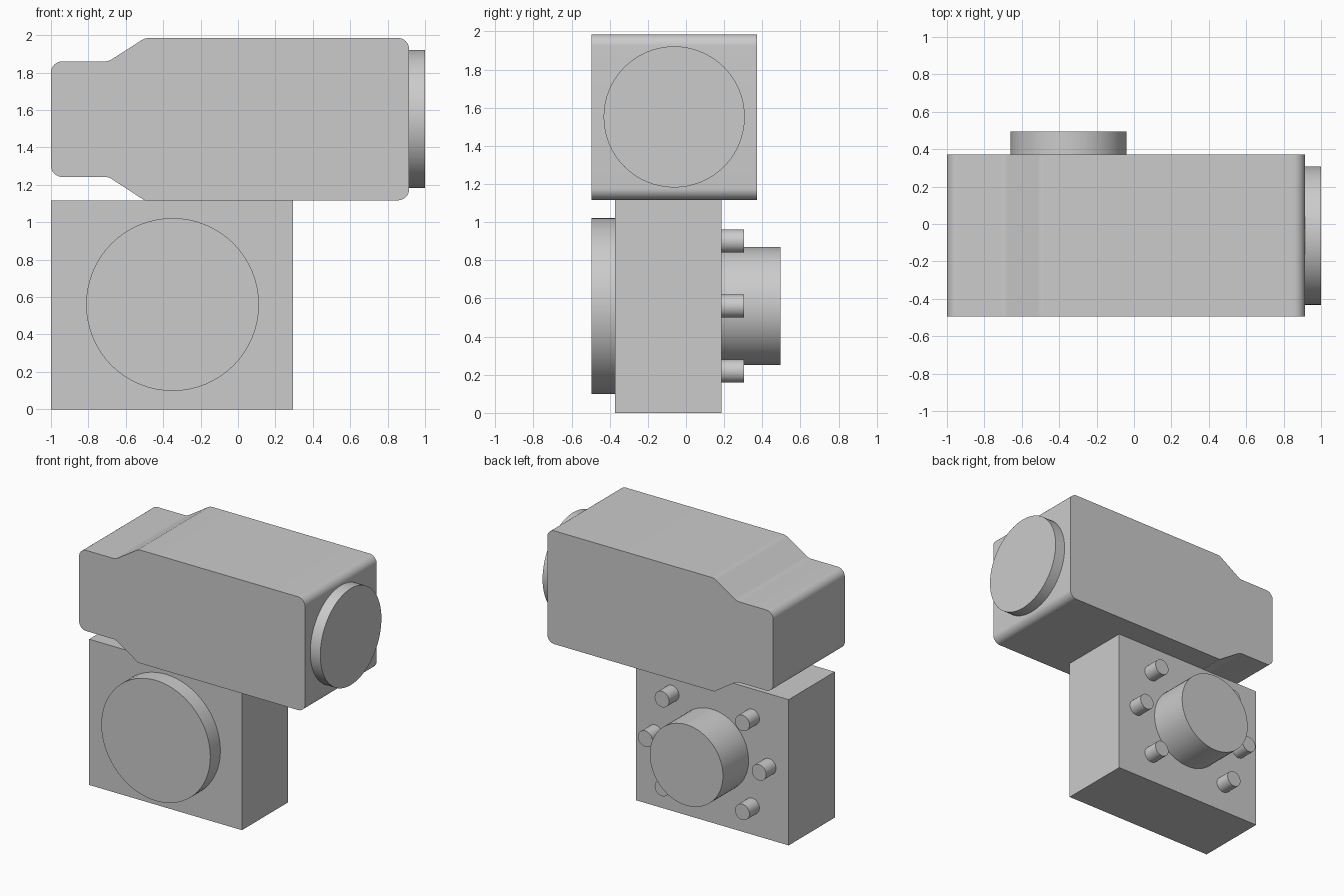
import bpy, bmesh, math
from mathutils import Vector, Matrix

cube = bpy.data.objects.get("Cube")
if cube:
    bpy.data.objects.remove(cube, do_unlink=True)

grey = bpy.data.materials.new("plain grey")
grey.use_nodes = True
colour = (0.6, 0.6, 0.6, 1)
grey.diffuse_color = colour
grey.node_tree.nodes["Principled BSDF"].inputs["Base Color"].default_value = colour


def finish(name, bm):
    bmesh.ops.recalc_face_normals(bm, faces=bm.faces)
    mesh = bpy.data.meshes.new(name)
    bm.to_mesh(mesh)
    bm.free()
    mesh.materials.append(grey)
    obj = bpy.data.objects.new(name, mesh)
    bpy.context.collection.objects.link(obj)
    bpy.ops.object.select_all(action="DESELECT")
    obj.select_set(True)
    bpy.context.view_layer.objects.active = obj
    bpy.ops.object.shade_smooth_by_angle(angle=math.radians(30))
    return obj


def cylinder(name, start, end, radius, sides=64):
    start, end = Vector(start), Vector(end)
    axis = end - start
    turn = axis.to_track_quat("Z", "Y").to_matrix().to_4x4()
    bm = bmesh.new()
    bmesh.ops.create_cone(bm, cap_ends=True, segments=sides, radius1=radius,
                          radius2=radius, depth=axis.length,
                          matrix=Matrix.Translation((start + end) / 2) @ turn)
    return finish(name, bm)


def rounded(corners, steps=8):
    """Replace each (x, z, radius) corner with an arc."""
    points = []
    for i, (x, z, r) in enumerate(corners):
        p = Vector((x, z))
        if r == 0:
            points.append(p)
            continue
        a = (Vector(corners[i - 1][:2]) - p).normalized()
        b = (Vector(corners[(i + 1) % len(corners)][:2]) - p).normalized()
        half = a.angle(b) / 2
        centre = p + (a + b).normalized() * r / math.sin(half)
        first = p + a * r / math.tan(half) - centre
        last = p + b * r / math.tan(half) - centre
        for k in range(steps + 1):
            points.append(centre + first.lerp(last, k / steps).normalized() * r)
    return points


def prism(name, outline, y0, y1):
    bm = bmesh.new()
    face = bm.faces.new([bm.verts.new((p.x, y0, p.y)) for p in outline])
    new = bmesh.ops.extrude_face_region(bm, geom=[face])["geom"]
    bmesh.ops.translate(bm, vec=(0, y1 - y0, 0),
                        verts=[v for v in new if isinstance(v, bmesh.types.BMVert)])
    return finish(name, bm)


# Upper housing with the stepped-down rear end
seam = 1.117
housing = [(-1, 1.242, 0.06), (-0.692, 1.242, 0.07), (-0.5, seam, 0),
           (0.915, seam, 0.06), (0.915, 1.985, 0.06), (-0.497, 1.985, 0.07),
           (-0.692, 1.86, 0.07), (-1, 1.86, 0.06)]
prism("upper_housing", rounded(housing), -0.495, 0.372)
cylinder("end_cap", (0.915, -0.062, 1.552), (1, -0.062, 1.552), 0.37)

# Lower block
block = [(-1, 0, 0), (0.295, 0, 0), (0.295, seam, 0), (-1, seam, 0)]
prism("lower_block", rounded(block), -0.373, 0.185)

# Front cover and rear output hub
cx, cz = -0.35, 0.56
cylinder("front_cover", (cx, -0.373, cz), (cx, -0.495, cz), 0.462)
cylinder("output_hub", (cx, 0.185, cz), (cx, 0.495, cz), 0.31)

# Pegs around the hub, none straight above or below it
for i, angle in enumerate((0, 45, 135, 180, 225, 315)):
    x = cx + 0.482 * math.cos(math.radians(angle))
    z = cz + 0.482 * math.sin(math.radians(angle))
    cylinder(f"peg_{i + 1}", (x, 0.185, z), (x, 0.305, z), 0.061, 32)
